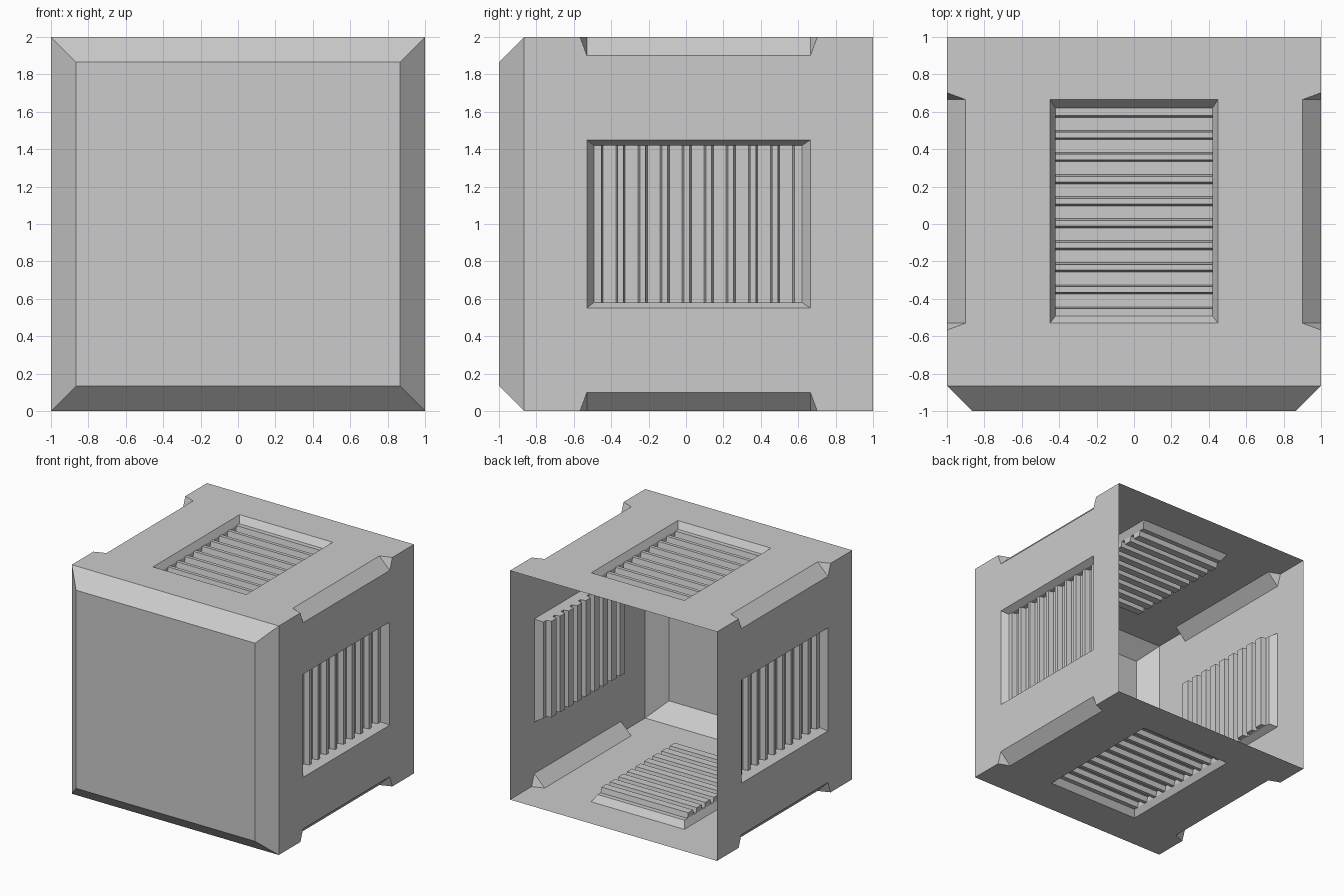
import bpy, bmesh, math
from mathutils import Matrix, Vector

if "Cube" in bpy.data.objects:
    bpy.data.objects.remove(bpy.data.objects["Cube"])

Y0, Y1 = -0.53, 0.665        # vent opening along y
HW = 0.45                    # vent half width
FRONT, BACK = -0.865, 1.0    # ends of the straight walls
D1, D2 = 0.055, 0.1          # depth of vent ribs and grooves
CH = 0.1                     # edge chamfer size


def spin(k):
    """Quarter turns about the long axis through the box centre."""
    return Matrix.Translation((0, 0, 1)) @ Matrix.Rotation(k * math.pi / 2, 4, 'Y')


def face(bm, pts, m=Matrix()):
    return bm.faces.new([bm.verts.new(m @ Vector(p)) for p in pts])


def finish(bm, name, outward):
    bmesh.ops.remove_doubles(bm, verts=bm.verts, dist=1e-4)
    bmesh.ops.recalc_face_normals(bm, faces=bm.faces)
    # the first face tells which way is out
    bm.faces.ensure_lookup_table()
    bm.normal_update()
    if bm.faces[0].normal.dot(Vector(outward)) < 0:
        bmesh.ops.reverse_faces(bm, faces=bm.faces[:])
    mesh = bpy.data.meshes.new(name)
    bm.to_mesh(mesh)
    bm.free()
    return mesh


def add(name, mesh, m=Matrix()):
    ob = bpy.data.objects.new(name, mesh)
    ob.matrix_world = m
    bpy.context.collection.objects.link(ob)


# Open-backed shell: front plate, then four identical sides
shell = bmesh.new()
a = -FRONT
face(shell, [(-a, -1, 1 - a), (a, -1, 1 - a), (a, -1, 1 + a), (-a, -1, 1 + a)])
for k in range(4):
    m = spin(k)
    # bevel to the front plate
    face(shell, [(-1, FRONT, 1), (1, FRONT, 1), (a, -1, a), (-a, -1, a)], m)
    # wall around the vent opening
    for ye, yn, yv in ((FRONT, Y0 - 0.037, Y0), (BACK, Y1 + 0.037, Y1)):
        half = [(1, ye, 1), (1, yn, 1), (1 - CH, yv, 1), (HW, yv, 1)]
        face(shell, half + [(-x, y, z) for x, y, z in reversed(half)], m)
        # end of the edge chamfer
        face(shell, [(1, yn, 1), (1 - CH, yv, 1), (1, yv, 1 - CH)], m)
    for s in (-1, 1):
        face(shell, [(s * HW, Y0, 1), (s * (1 - CH), Y0, 1),
                     (s * (1 - CH), Y1, 1), (s * HW, Y1, 1)], m)
    # edge chamfer
    face(shell, [(1 - CH, Y0, 1), (1, Y0, 1 - CH), (1, Y1, 1 - CH), (1 - CH, Y1, 1)], m)
add("shell", finish(shell, "shell", (0, -1, 0)))

# Recessed vent: sloped rim with a grooved floor
vent = bmesh.new()
hw, ya, yb = 0.42, -0.493, 0.62
zr, zg = 1 - D1, 1 - D2
prof = [(ya, zr)]
for i in range(9):
    y = -0.453 + i * 0.118
    prof += [(y, zr), (y + 0.01, zg), (y + 0.078, zg), (y + 0.088, zr)]
prof.append((yb, zr))
for (p, zp), (q, zq) in zip(prof, prof[1:]):
    face(vent, [(-hw, p, zp), (hw, p, zp), (hw, q, zq), (-hw, q, zq)])
for i in range(1, len(prof) - 1, 4):
    for s in (-hw, hw):
        face(vent, [(s, y, z) for y, z in prof[i:i + 4]])   # groove ends
top = [(-HW, Y0, 1), (HW, Y0, 1), (HW, Y1, 1), (-HW, Y1, 1)]
# rim sides follow every rib so the edges join cleanly
ribs = [y for y, z in prof]
face(vent, [top[0], top[1], (hw, ya, zr), (-hw, ya, zr)])
face(vent, [top[2], top[3], (-hw, yb, zr), (hw, yb, zr)])
for s in (-1, 1):
    face(vent, [(s * HW, Y1, 1), (s * HW, Y0, 1)] +
         [(s * hw, y, zr) for y, z in prof if z == zr])
vent_mesh = finish(vent, "vent", (0, 0, 1))
for k, name in enumerate(("top_vent", "right_vent", "bottom_vent", "left_vent")):
    add(name, vent_mesh, spin(k))
